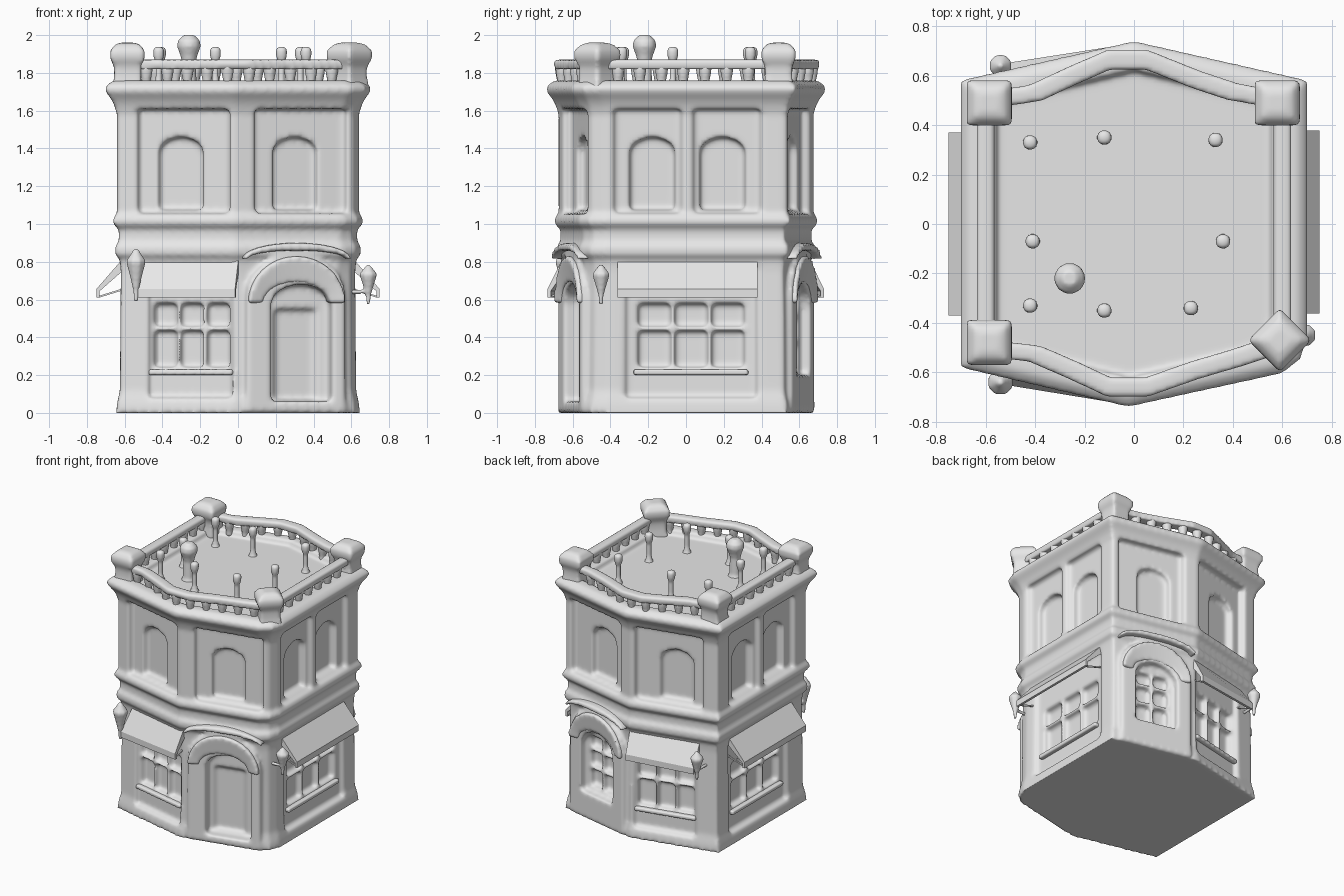
import bpy, bmesh, math
from mathutils import Matrix, Vector

if "Cube" in bpy.data.objects:
    bpy.data.objects.remove(bpy.data.objects["Cube"])

stone = bpy.data.materials.new("grey_stone")
stone.use_nodes = True
stone.diffuse_color = (0.8, 0.8, 0.8, 1)
stone.node_tree.nodes["Principled BSDF"].inputs["Base Color"].default_value = (0.8, 0.8, 0.8, 1)


def finish(bm, name, voxel=0, passes=0):
    bmesh.ops.recalc_face_normals(bm, faces=bm.faces)
    mesh = bpy.data.meshes.new(name)
    bm.to_mesh(mesh)
    bm.free()
    mesh.materials.append(stone)
    obj = bpy.data.objects.new(name, mesh)
    bpy.context.collection.objects.link(obj)
    if voxel:
        soften(obj, voxel, passes)
    return obj


def soften(obj, voxel, passes):
    rem = obj.modifiers.new("blend", "REMESH")
    rem.mode, rem.voxel_size, rem.use_smooth_shade = "VOXEL", voxel, True
    smooth = obj.modifiers.new("soften", "SMOOTH")
    smooth.factor, smooth.iterations = 0.5, passes


def loft(bm, rings, closed=False):
    """Bridge rings of points; cap the ends unless the loft closes on itself."""
    rows = [[bm.verts.new(p) for p in r] for r in rings]
    n = len(rows[0])
    pairs = list(zip(rows, rows[1:])) + ([(rows[-1], rows[0])] if closed else [])
    for a, b in pairs:
        for i in range(n):
            j = (i + 1) % n
            bm.faces.new((a[i], a[j], b[j], b[i]))
    if not closed:
        bm.faces.new(rows[0])
        bm.faces.new(rows[-1])


def lathe(bm, profile, x, y, sides=12, turn=0.5):
    angles = [2 * math.pi * (i + turn) / sides for i in range(sides)]
    loft(bm, [[(x + r * math.cos(t), y + r * math.sin(t), z) for t in angles]
              for r, z in profile])


def panel(bm, m, outline, d0, d1):
    """Prism from a (u, z) outline on a facade, between two depths."""
    loft(bm, [[m @ Vector((u, d, z)) for u, z in outline] for d in (d0, d1)])


def rect(u0, u1, z0, z1):
    return [(u0, z0), (u1, z0), (u1, z1), (u0, z1)]


def arch(u, half, z0, spring, top, steps=12):
    return [(u - half, z0), (u + half, z0)] + [
        (u + half * math.cos(math.pi * i / steps),
         spring + (top - spring) * math.sin(math.pi * i / steps)) for i in range(steps + 1)]


# Plan and facade frames (X along the wall, Y inward, Z up)
corners = [(-.62, -.515), (-.02, -.655), (.62, -.5), (.62, .515), (0, .655), (-.62, .515)]
plan = corners[:2] + [(.53, -.535), (.595, -.485), (.62, -.41)] + corners[3:]


def facade(i):
    a, b = Vector(corners[i]), Vector(corners[(i + 1) % 6])
    d, mid = (b - a).normalized(), (a + b) / 2
    return Matrix(((d.x, -d.y, 0, mid.x), (d.y, d.x, 0, mid.y), (0, 0, 1, 0), (0, 0, 0, 1)))


shop, door, side_l, back_win, back_shop, side_r = [facade(i) for i in range(6)]
sides = (side_l, side_r)
# Ground-floor bays: facade, centre, panel half width, window half width
bays = [(shop, .07, .23, .215), (back_shop, -.07, .23, .215),
        (side_l, .02, .35, .29), (side_r, -.02, .35, .29)]

# Walls with plinth, string courses and cornice
walls = bmesh.new()
levels = [(.025, 0), (.02, .05), (.005, .12), (0, .75), (.005, .81), (.03, .84), (.03, .88),
          (.01, .91), (.01, .97), (.04, 1), (.04, 1.03), (.02, 1.06), (.02, 1.58),
          (.035, 1.63), (.05, 1.66), (.08, 1.7), (.08, 1.73), (.04, 1.76)]
loft(walls, [[(x * (1 + o / .62), y * (1 + o / .62), z) for x, y in plan] for o, z in levels])
for m in (door, back_win):
    panel(walls, m, arch(0, .27, .002, .62, .84), -.04, .1)

# Recesses for panels, windows, doorway and roof well
cut = bmesh.new()
loft(cut, [[(x * .9, y * .95, z) for x, y in plan] for z in (1.72, 1.9)])


def panes(m, u0, u1, rows, cols, depth):
    step = (u1 - u0) / cols
    for c in range(cols):
        for z0, z1 in rows:
            u = u0 + step * c
            panel(cut, m, rect(u + .009, u + step - .009, z0, z1), -.13, depth)


for m, shift in ((shop, .035), (door, .03), (back_win, -.03), (back_shop, -.035)):
    panel(cut, m, rect(shift - .25, shift + .25, 1.055, 1.61), -.1, .025)
    panel(cut, m, arch(.01, .12, 1.075, 1.38, 1.46), -.12, .07)
for m in sides:
    for s in (-1, 1):
        panel(cut, m, rect(s * .21 - .18, s * .21 + .18, 1.055, 1.61), -.1, .015)
        panel(cut, m, arch(s * .185, .12, 1.075, 1.38, 1.46), -.12, .065)
for m, mid, half, win in bays:
    panel(cut, m, rect(mid - half, mid + half, .08, .78), -.1, .025)
    panes(m, mid - win, mid + win, [(.24, .435), (.455, .58)], 3, .07)
panel(cut, door, arch(.03, .165, .06, .57, .68), -.14, .045)
panel(cut, door, rect(-.1, .13, .07, .55), -.15, .075)
panel(cut, back_win, arch(0, .16, .2, .55, .68), -.14, .02)
panes(back_win, -.13, .13, [(.23, .36), (.385, .5), (.525, .61)], 2, .07)
cutter = finish(cut, "recess_cutter")
cutter.hide_render = True
cutter.hide_viewport = True
body = finish(walls, "walls")
boolean = body.modifiers.new("recesses", "BOOLEAN")
boolean.operation, boolean.solver, boolean.object = "DIFFERENCE", "EXACT", cutter
boolean.use_self = True
soften(body, .014, 5)

# Window sills
sills = bmesh.new()
for m, mid, half, win in bays:
    panel(sills, m, rect(mid - win - .015, mid + win + .015, .2, .23), -.005, .05)
finish(sills, "window_sills", .012, 3)

# Swelling hoods and flat arched cornices over the doorway and the back window
hoods = bmesh.new()
for m in (door, back_win):
    for half, width, z0, rise, lip, out in ((.27, .04, .815, .045, -.075, -.075),
                                            (.18, .14, .58, .11, -.045, -.065)):
        rings = []
        for i in range(17):
            c, s = math.cos(math.pi * i / 16), math.sin(math.pi * i / 16)
            inner = (half * c, z0 + rise * s)
            outer = ((half + width * .6) * c, z0 + (rise + width) * s)
            rings.append([m @ Vector((u, d, z)) for (u, z), d in
                          ((inner, .04), (inner, lip), (outer, out), (outer, .04))])
        loft(hoods, rings)
finish(hoods, "arched_hoods", .012, 8)

# Sloping awnings with a hanging lip and thin stays
awnings = bmesh.new()
reach = [(.11, .075), (.075, .11), (.13, .13), (.13, .13)]
for (m, mid, half, win), outs in zip(bays, reach):
    mid, half = (mid, .26) if half < .3 else (0, .37)
    rings = []
    for s, out in zip((-1, 1), outs):
        section = [(.03, .82), (0, .805), (-out, .655), (-out, .61), (.018 - out, .61),
                   (.018 - out, .645), (.03, .77)]
        rings.append([m @ Vector((mid + s * half, d, z)) for d, z in section])
        u = mid + s * (half - .02)
        loft(awnings, [[m @ Vector((u + w, d, z + h)) for w, h in
                        ((-.005, -.005), (.005, -.005), (.005, .005), (-.005, .005))]
                       for d, z in ((.03, .66), (.015 - out, .615))])
    loft(awnings, rings)
finish(awnings, "awnings")

# Wall lanterns on short brackets
lanterns = bmesh.new()
lamp = [(.012, -.14), (.016, -.08), (.03, -.02), (.052, .06), (.054, .075), (.03, .11), (.01, .14)]
for x, y, z, size in ((-.54, -.64, .73, 1), (-.54, .64, .68, .75), (.69, -.45, .68, .75)):
    lathe(lanterns, [(r * max(size, .9), z + h * size) for r, h in lamp], x, y, 8)
    inward = Vector((0, -y, 0)) if x < 0 else Vector((-x, 0, 0))
    a = Vector((x, y, z - .05 * size))
    b = a + inward.normalized() * .12
    across = inward.normalized().cross(Vector((0, 0, 1))) * .014
    up = Vector((0, 0, .014))
    loft(lanterns, [[p + across, p + up, p - across, p - up] for p in (a, b)])
finish(lanterns, "lanterns", .009, 3)

# Roof rail on balusters, following the bowed front and back
rail_path = [Vector(p) for p in (
    (-.6, -.5), (-.4, -.525), (-.25, -.59), (-.1, -.66), (.05, -.66), (.25, -.59), (.42, -.54),
    (.6, -.48), (.6, .5), (.4, .535), (.25, .585), (.05, .665), (-.1, .665), (-.25, .6),
    (-.4, .53), (-.6, .5))]
rail = bmesh.new()
loft(rail, [[(p.x * k, p.y * k, z) for k, z in
             ((.94, 1.82), (1.06, 1.82), (1.06, 1.87), (.94, 1.87))] for p in rail_path], True)
finish(rail, "roof_rail", .014, 3)

balusters = bmesh.new()
spindle = [(.026, 1.72), (.024, 1.755), (.028, 1.775), (.034, 1.805), (.036, 1.84)]
travel, spacing = 0, .115
for a, b in zip(rail_path, rail_path[1:] + rail_path[:1]):
    length = (b - a).length
    while travel < length:
        p = a.lerp(b, travel / length)
        lathe(balusters, spindle, p.x, p.y)
        travel += spacing
    travel -= length
finish(balusters, "balusters", .011, 2)

# Corner posts with swollen caps; the one beside the doorway is turned
posts = bmesh.new()
post = [(.115, 1.7), (.1, 1.78), (.1, 1.83), (.13, 1.88), (.128, 1.92), (.085, 1.955), (.05, 1.96)]
for x, y, turn in ((-.585, -.48, .5), (-.585, .49, .5), (.58, .49, .5), (.59, -.47, 0)):
    lathe(posts, post, x, y, 4, turn)
finish(posts, "corner_posts", .014, 4)

# Roof vents and the larger chimney
vents = bmesh.new()
vent = [(.04, 1.7), (.024, 1.735), (.018, 1.77), (.018, 1.85), (.03, 1.89), (.031, 1.925), (.018, 1.938)]
for x, y in ((-.42, .33), (-.12, .35), (.33, .34), (-.41, -.07), (.36, -.07),
             (-.42, -.33), (-.12, -.35), (.23, -.34)):
    lathe(vents, vent, x, y)
lathe(vents, [(.06, 1.7), (.042, 1.74), (.038, 1.86), (.045, 1.89), (.064, 1.94),
              (.06, 1.97), (.03, 2.0)], -.26, -.22)
finish(vents, "roof_vents", .01, 2)
